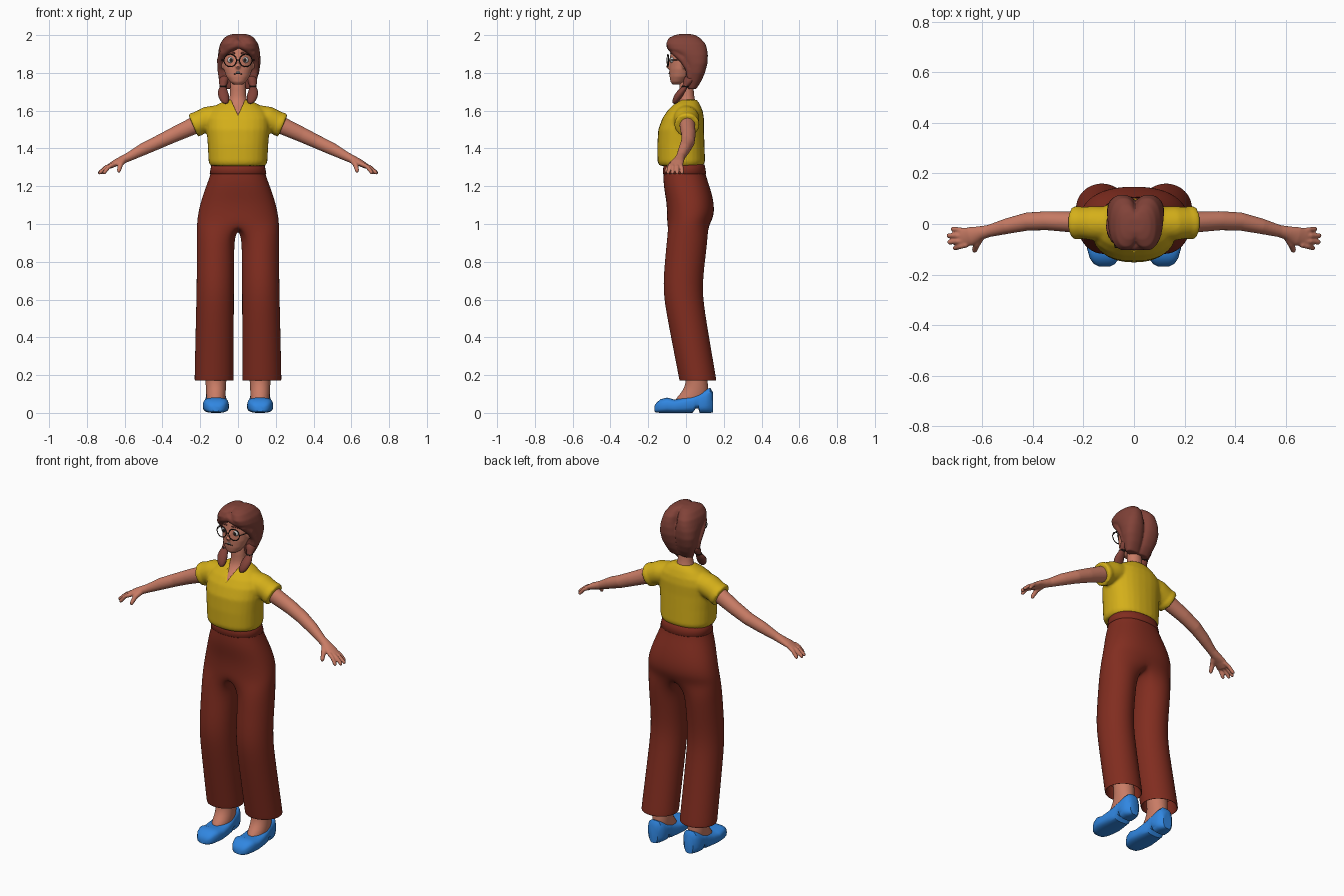
import bpy, bmesh
from math import cos, sin, pi, radians
from mathutils import Vector, Matrix


def material(name, rgb):
    m = bpy.data.materials.new(name)
    m.diffuse_color = (*rgb, 1)
    return m


SKIN = material("skin", (.58, .20, .13))
HAIR = material("hair", (.22, .055, .04))
YELLOW = material("yellow", (.66, .43, .01))
RUST = material("rust", (.22, .026, .014))
BLUE = material("blue", (.03, .24, .75))
DARK = material("dark", (.02, .012, .01))
WHITE = material("white", (.85, .85, .85))


def spow(v, e):
    return abs(v) ** e * (1 if v >= 0 else -1)


def bridge(bm, rings, cap=True):
    for a, b in zip(rings, rings[1:]):
        for i in range(len(a)):
            j = (i + 1) % len(a)
            bm.faces.new((a[i], a[j], b[j], b[i]))
    if cap:
        bm.faces.new(rings[0])
        bm.faces.new(rings[-1])


def loft(bm, rings, e=2.0, to=lambda x, y, z: (x, y, z), n=28):
    """Stack of superellipses given as (height, cx, cy, rx, ry)."""
    out = []
    for z, cx, cy, rx, ry in rings:
        ang = [2 * pi * i / n for i in range(n)]
        out.append([bm.verts.new(to(cx + rx * spow(cos(t), 2 / e), cy + ry * spow(sin(t), 2 / e), z)) for t in ang])
    bridge(bm, out)


def tube(bm, path, s=1, n=14):
    """Tapered tube through (x, y, z, width, thickness) points; s mirrors x."""
    pts = [Vector((s * p[0], p[1], p[2])) for p in path]
    out = []
    for i, p in enumerate(pts):
        t = (pts[min(i + 1, len(pts) - 1)] - pts[max(i - 1, 0)]).normalized()
        u = t.cross(Vector((0, 0, 1))).normalized()
        v = u.cross(t)
        ru, rv = path[i][3], path[i][4]
        out.append([bm.verts.new(p + u * ru * cos(2 * pi * k / n) + v * rv * sin(2 * pi * k / n)) for k in range(n)])
    bridge(bm, out)


def ball(bm, c, r):
    bmesh.ops.create_uvsphere(bm, u_segments=20, v_segments=12, radius=1,
                              matrix=Matrix.Translation(c) @ Matrix.Diagonal((*r, 1)))


def finish(name, bm, mat, voxel=0, smooth=4, subsurf=0, mirror=False):
    bmesh.ops.recalc_face_normals(bm, faces=bm.faces)
    for f in bm.faces:
        f.smooth = True
    me = bpy.data.meshes.new(name)
    bm.to_mesh(me)
    bm.free()
    ob = bpy.data.objects.new(name, me)
    bpy.context.collection.objects.link(ob)
    me.materials.append(mat)
    if mirror:
        ob.modifiers.new("mirror", 'MIRROR').use_clip = True
    if voxel:
        m = ob.modifiers.new("fuse", 'REMESH')
        m.mode, m.voxel_size, m.use_smooth_shade = 'VOXEL', voxel, True
        m = ob.modifiers.new("soften", 'SMOOTH')
        m.factor, m.iterations = .5, smooth
    if subsurf:
        m = ob.modifiers.new("round", 'SUBSURF')
        m.levels = m.render_levels = subsurf
    return ob


# Trousers: half shell, open rows at the hips and closed rows down the leg
bm = bmesh.new()
rows = []
for z, rx, cy, ry in [(1.31, .137, -.01, .106), (1.26, .147, -.008, .112), (1.20, .17, .003, .123),
                      (1.12, .198, .022, .126), (1.05, .214, .025, .126), (1.0, .219, .013, .115)]:
    arc = [radians(-90 + 15 * i) for i in range(13)]
    rows.append([bm.verts.new((rx * max(cos(t), 0) ** .85 if 0 < i < 12 else 0, cy + ry * spow(sin(t), .9), z))
                 for i, t in enumerate(arc)])
for a, b in zip(rows, rows[1:]):
    for i in range(12):
        bm.faces.new((a[i], a[i + 1], b[i + 1], b[i]))
f, k = rows[-1][0].co.y, rows[-1][-1].co.y
crotch = [bm.verts.new((0, k + (f - k) * (i + 1) / 6, .965 + .006 * (i - 2) ** 2)) for i in range(5)]
legs = [rows[-1] + crotch]
angles = [-130 + 260 * i / 12 for i in range(13)] + [130 + 100 * (i + 1) / 6 for i in range(5)]
for z, cx, cy, rx, ry in [(.93, .119, .008, .101, .110), (.80, .120, -.006, .1, .108), (.65, .121, -.02, .1, .106),
                          (.50, .123, .003, .102, .104), (.18, .127, .062, .105, .1), (.17, .127, .063, .105, .1),
                          (.17, .127, .063, .096, .091), (.26, .127, .048, .094, .09)]:
    legs.append([bm.verts.new((cx + rx * cos(radians(t)), cy + ry * sin(radians(t)), z)) for t in angles])
bridge(bm, legs, cap=False)
finish("trousers", bm, RUST, subsurf=2, mirror=True)

bm = bmesh.new()
loft(bm, [(1.265, 0, -.008, .146, .112), (1.268, 0, -.008, .150, .115), (1.312, 0, -.01, .141, .109),
          (1.315, 0, -.01, .137, .106)], 2.2, n=40)
finish("waistband", bm, RUST)

# Shirt: torso and sleeves fused, then a V neckline cut out
bm = bmesh.new()
loft(bm, [(1.308, 0, -.025, .146, .116), (1.33, 0, -.025, .156, .126), (1.42, 0, -.027, .160, .125),
          (1.50, 0, -.026, .167, .121), (1.56, 0, -.015, .168, .110), (1.60, 0, -.005, .150, .093),
          (1.635, 0, .005, .105, .068), (1.658, 0, .015, .06, .042)], 2.3)
for s in (1, -1):
    tube(bm, [(.08, 0, 1.572, .066, .062), (.16, .003, 1.556, .068, .066), (.212, .005, 1.533, .062, .062),
              (.215, .005, 1.531, .067, .066), (.238, .005, 1.521, .066, .065)], s, 24)
shirt = finish("shirt", bm, YELLOW, voxel=.008, smooth=5)
bm = bmesh.new()
tri = [[bm.verts.new(p) for p in ((-.043, y, 1.67), (.043, y, 1.67), (0, y, 1.575))] for y in (-.25, -.01)]
bridge(bm, tri)
cutter = finish("neckline_cutter", bm, YELLOW)
cutter.hide_render = True
cutter.hide_set(True)
cut = shirt.modifiers.new("neckline", 'BOOLEAN')
cut.operation, cut.object = 'DIFFERENCE', cutter

# Neck and upper chest
bm = bmesh.new()
loft(bm, [(1.53, 0, -.02, .09, .100), (1.57, 0, -.014, .09, .097), (1.60, 0, -.006, .08, .082),
          (1.63, 0, .002, .058, .055), (1.66, 0, .006, .045, .040), (1.70, 0, .004, .041, .036),
          (1.79, 0, 0, .042, .04)])
finish("neck", bm, SKIN, subsurf=1)

# Head with nose and ears
bm = bmesh.new()
loft(bm, [(1.738, 0, -.048, .022, .022), (1.752, 0, -.042, .042, .040), (1.78, 0, -.03, .062, .057),
          (1.82, 0, -.02, .076, .068), (1.87, 0, -.01, .081, .077), (1.92, 0, 0, .077, .08), (1.96, 0, 0, .05, .06)])
tube(bm, [(0, -.08, 1.875, .008, .006), (0, -.094, 1.85, .010, .009), (0, -.097, 1.838, .015, .012),
          (0, -.088, 1.825, .01, .008)])
for s in (1, -1):
    ball(bm, (s * .082, -.008, 1.845), (.009, .016, .025))
finish("head", bm, SKIN, voxel=.005, smooth=4)

# Hair: two lobes meeting at a parting, with front locks over the temples
bm = bmesh.new()
for s in (1, -1):
    loft(bm, [(z, s * (w - .002) / 2 + .006, (y0 + y1) / 2, w / 2 + .009, (y1 - y0) / 2) for z, w, y0, y1 in
              [(1.715, .065, .01, .055), (1.76, .084, .0, .083), (1.80, .098, .0, .10), (1.85, .105, -.01, .114),
               (1.895, .104, -.045, .116), (1.925, .1, -.095, .112), (1.955, .092, -.105, .103),
               (1.985, .072, -.092, .075), (2.0, .05, -.06, .05), (2.006, .025, -.03, .02)]], 2.3)
    tube(bm, [(-.01, -.085, 1.955, .02, .02), (.04, -.083, 1.94, .02, .022), (.075, -.055, 1.91, .022, .022),
              (.09, -.015, 1.87, .022, .02), (.092, .012, 1.82, .018, .016), (.088, .02, 1.77, .016, .014)], s)
finish("hair", bm, HAIR, voxel=.006, smooth=4)

# Face details
bm = bmesh.new()
for s in (1, -1):
    ball(bm, (s * .038, -.072, 1.868), (.018, .014, .016))
ball(bm, (0, -.087, 1.803), (.012, .004, .004))
finish("eyes_and_teeth", bm, WHITE)
bm = bmesh.new()
for s in (1, -1):
    ball(bm, (s * .037, -.083, 1.868), (.009, .006, .01))
tube(bm, [(-.022, -.084, 1.794, .002, .002), (0, -.089, 1.797, .003, .003), (.022, -.084, 1.794, .002, .002)])
finish("pupils_and_mouth", bm, DARK)
bm = bmesh.new()
for s in (1, -1):
    tube(bm, [(.016, -.081, 1.905, .003, .004), (.038, -.078, 1.907, .004, .005), (.062, -.058, 1.894, .003, .003)], s)
finish("eyebrows", bm, HAIR)

# Glasses
for s in (1, -1):
    bpy.ops.mesh.primitive_torus_add(location=(s * .041, -.096, 1.866), rotation=(pi / 2, 0, s * .12),
                                     major_radius=.033, minor_radius=.0025, major_segments=32, minor_segments=8)
    ring = bpy.context.object
    ring.name = "glasses_rim"
    ring.data.materials.append(DARK)
    bpy.ops.object.shade_smooth()
bm = bmesh.new()
for s in (1, -1):
    tube(bm, [(.074, -.092, 1.868, .002, .002), (.085, -.05, 1.868, .002, .002), (.087, .005, 1.862, .002, .002)], s, 8)
tube(bm, [(-.009, -.1, 1.868, .002, .002), (.009, -.1, 1.868, .002, .002)], 1, 8)
finish("glasses_arms_and_bridge", bm, DARK)

for s, side in ((1, "left"), (-1, "right")):
    def flip(x, y, z):
        return (s * x, y, z)

    # Pigtail and its tie
    bm = bmesh.new()
    loft(bm, [(1.635, .066, -.062, .010, .010), (1.655, .071, -.052, .027, .021), (1.69, .079, -.034, .031, .026),
              (1.715, .081, -.016, .022, .02), (1.728, .080, -.005, .014, .014), (1.75, .077, .012, .027, .027),
              (1.79, .07, .03, .03, .04)], to=flip, n=20)
    finish(side + "_pigtail", bm, HAIR, subsurf=1)
    bm = bmesh.new()
    ball(bm, (s * .080, -.005, 1.728), (.019, .019, .008))
    finish(side + "_hair_tie", bm, DARK)

    # Arm, palm, fingers and thumb fused together
    bm = bmesh.new()
    tube(bm, [(.17, .006, 1.552, .044, .046), (.25, .008, 1.513, .041, .045), (.34, .013, 1.472, .038, .040),
              (.42, .010, 1.434, .036, .036), (.50, -.008, 1.397, .031, .033), (.575, -.028, 1.357, .024, .024),
              (.605, -.035, 1.343, .027, .022), (.645, -.048, 1.325, .037, .018), (.68, -.056, 1.305, .036, .014)], s, 20)
    for y0, x1, y1 in ((-.027, .716, -.020), (-.046, .733, -.046), (-.065, .730, -.072), (-.082, .708, -.095)):
        tube(bm, [(.66, y0, 1.316, .011, .012), ((.665 + x1) / 2, (y0 + y1) / 2, 1.301, .0105, .011),
                  (x1, y1, 1.272, .010, .010), (x1 + .005, y1, 1.264, .006, .006)], s)
    tube(bm, [(.605, -.045, 1.34, .018, .018), (.622, -.08, 1.315, .014, .014), (.630, -.103, 1.285, .011, .011),
              (.631, -.108, 1.273, .007, .007)], s)
    finish(side + "_arm", bm, SKIN, voxel=.0045, smooth=4)

    # Foot and ankle
    bm = bmesh.new()
    loft(bm, [(.03, .117, .03, .045, .08), (.065, .117, .022, .050, .088), (.10, .117, .045, .052, .075),
              (.135, .117, .055, .053, .062), (.18, .117, .058, .057, .056), (.35, .12, .04, .062, .06)], to=flip)
    finish(side + "_foot", bm, SKIN, subsurf=1)

    # Shoe: sections along its length given as (y, half width, bottom, top)
    bm = bmesh.new()
    loft(bm, [(y, .117, (b + t) / 2, w, (t - b) / 2) for y, w, b, t in
              [(-.168, .022, .008, .034), (-.158, .042, .002, .052), (-.135, .058, 0, .072), (-.10, .068, 0, .081),
               (-.06, .069, 0, .070), (-.01, .065, 0, .080), (.035, .059, 0, .094), (.05, .057, .022, .099),
               (.066, .055, .022, .105), (.072, .055, 0, .108), (.105, .054, 0, .124), (.128, .044, 0, .133),
               (.142, .028, .002, .11)]], 3.0, to=lambda x, y, z: (s * x, z, y))
    finish(side + "_shoe", bm, BLUE)
    bpy.context.view_layer.objects.active = bpy.data.objects[side + "_shoe"]
    bpy.data.objects[side + "_shoe"].select_set(True)
    bpy.ops.object.shade_smooth_by_angle(angle=radians(40))
    bpy.ops.object.select_all(action='DESELECT')
